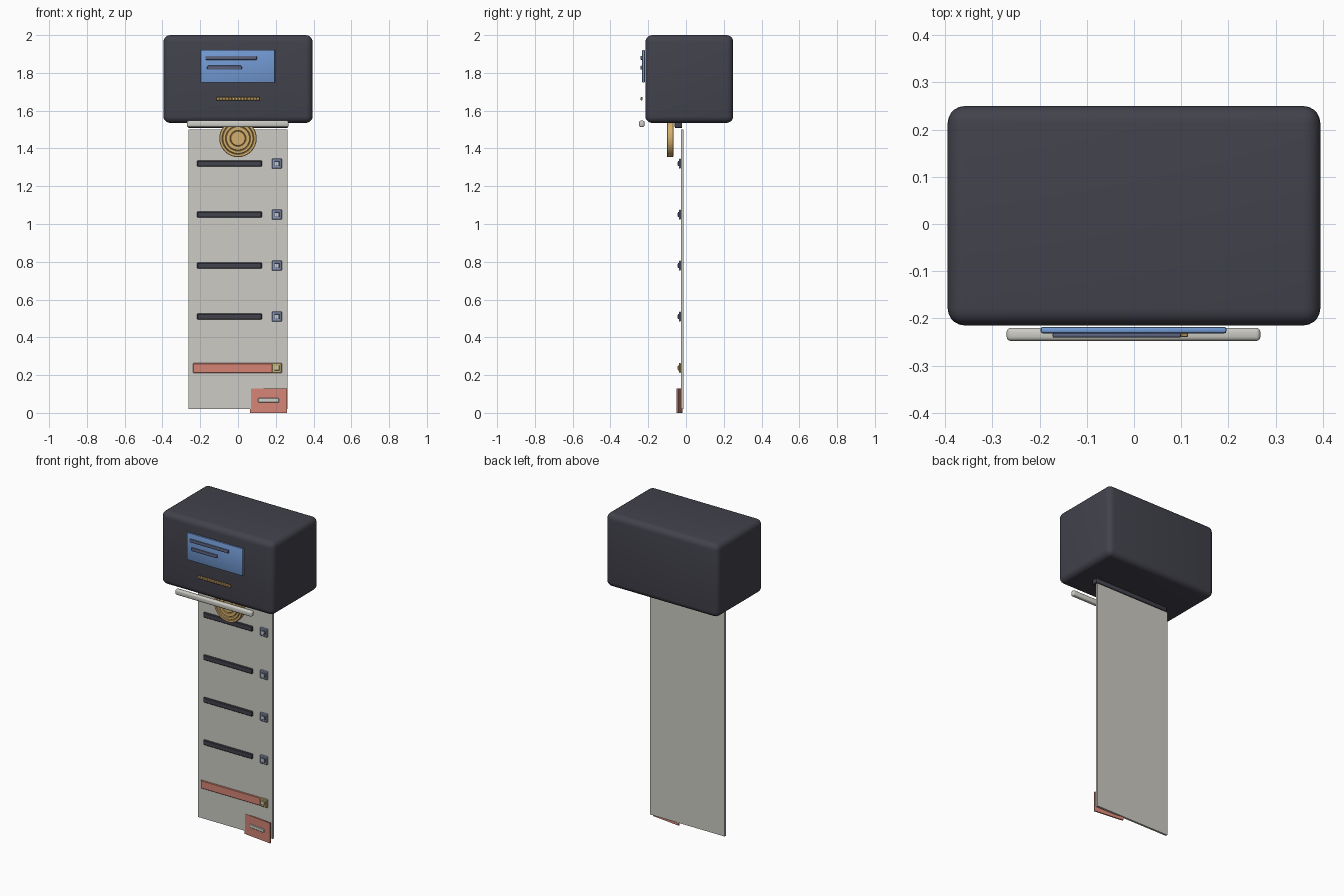
import bpy, bmesh, math

if "Cube" in bpy.data.objects:
    bpy.data.objects.remove(bpy.data.objects["Cube"])


def material(name, srgb):
    m = bpy.data.materials.new(name)
    lin = [((c / 255 + 0.055) / 1.055) ** 2.4 for c in srgb]
    m.diffuse_color = (*lin, 1)
    m.use_nodes = True
    m.node_tree.nodes["Principled BSDF"].inputs["Base Color"].default_value = m.diffuse_color
    return m


CHARCOAL = material("charcoal", (66, 66, 76))
PAPER = material("paper", (204, 203, 196))
BLUE = material("screen blue", (115, 155, 213))
SLATE = material("slate", (92, 100, 128))
STEEL = material("pale steel", (140, 152, 185))
GOLD = material("gold", (212, 175, 108))
RED = material("coral red", (212, 132, 116))
OCHRE = material("ochre", (196, 178, 120))


def finish(name, bm, mat, smooth=True):
    me = bpy.data.meshes.new(name)
    bmesh.ops.recalc_face_normals(bm, faces=bm.faces[:])
    bm.to_mesh(me)
    bm.free()
    ob = bpy.data.objects.new(name, me)
    bpy.context.collection.objects.link(ob)
    me.materials.append(mat)
    if smooth:
        bpy.ops.object.select_all(action='DESELECT')
        ob.select_set(True)
        bpy.context.view_layer.objects.active = ob
        bpy.ops.object.shade_smooth_by_angle(angle=math.radians(35))
    return ob


def box(name, x, y, z, mat, bevel=0.0, segments=3):
    """Box given by its (min, max) range on each axis, with rounded edges."""
    bm = bmesh.new()
    bmesh.ops.create_cube(bm, size=1)
    for v in bm.verts:
        for i, (lo, hi) in enumerate((x, y, z)):
            v.co[i] = (lo + hi) / 2 + v.co[i] * (hi - lo)
    if bevel:
        bmesh.ops.bevel(bm, geom=bm.edges[:], offset=bevel, segments=segments,
                        profile=0.5, affect='EDGES')
    return finish(name, bm, mat, bevel > 0)


def lathe(name, profile, centre, mat, sides=48):
    """Spin (radius, y) points around the y axis."""
    bm = bmesh.new()
    verts = [bm.verts.new((r, y, 0)) for r, y in profile]
    edges = [bm.edges.new(p) for p in zip(verts, verts[1:])]
    bmesh.ops.spin(bm, geom=verts + edges, cent=(0, 0, 0), axis=(0, 1, 0),
                   angle=math.tau, steps=sides)
    bmesh.ops.remove_doubles(bm, verts=bm.verts[:], dist=1e-5)
    bmesh.ops.translate(bm, verts=bm.verts[:], vec=centre)
    return finish(name, bm, mat)


# Printer housing
box("housing", (-0.395, 0.395), (-0.215, 0.25), (1.535, 2.0), CHARCOAL, 0.036, 5)

# Display with two text bars
box("display", (-0.198, 0.196), (-0.232, -0.218), (1.748, 1.922), BLUE, 0.005, 2)
box("display_line_long", (-0.173, 0.1), (-0.241, -0.231), (1.869, 1.89), SLATE, 0.004, 2)
box("display_line_short", (-0.163, 0.02), (-0.241, -0.231), (1.817, 1.838), SLATE, 0.004, 2)

# Toothed tear strip
for i in range(14):
    x = -0.115 + i * 0.23 / 14
    box("tear_tooth", (x, x + 0.23 / 14), (-0.24, -0.23), (1.654, 1.673), GOLD, 0.003, 1)

# Paper exit lip and slot
box("exit_lip", (-0.27, 0.268), (-0.248, -0.22), (1.513, 1.547), PAPER, 0.009, 3)
box("exit_slot", (-0.265, 0.265), (-0.06, -0.02), (1.508, 1.54), CHARCOAL, 0.006, 2)

# Ringed gold medallion
lathe("medallion", [(0, -0.101), (0.037, -0.101), (0.040, -0.096), (0.043, -0.101),
                    (0.061, -0.101), (0.064, -0.096), (0.067, -0.101),
                    (0.079, -0.101), (0.082, -0.096), (0.085, -0.101),
                    (0.096, -0.101), (0.099, -0.098), (0.099, -0.07),
                    (0.096, -0.067), (0, -0.067)], (0, 0, 1.453), GOLD)

# Paper strip
box("paper_strip", (-0.262, 0.262), (-0.027, -0.014), (0.02, 1.5), PAPER)


def tick_box(z, outer, inner):
    box("tick_box", (0.179, 0.232), (-0.038, -0.026), (z - 0.027, z + 0.027), outer, 0.004, 1)
    box("tick_mark", (0.192, 0.219), (-0.042, -0.036), (z - 0.014, z + 0.014), inner, 0.002, 1)
    box("tick_centre", (0.197, 0.214), (-0.044, -0.04), (z - 0.009, z + 0.009), PAPER)


# Printed rows with tick boxes
for row in range(4):
    z = 1.32 - row * 0.27
    box("row_bar", (-0.217, 0.126), (-0.04, -0.026), (z - 0.016, z + 0.016), CHARCOAL, 0.004, 1)
    tick_box(z, STEEL, SLATE)

# Highlighted total row
box("total_bar", (-0.238, 0.19), (-0.036, -0.026), (0.212, 0.263), RED, 0.003, 1)
tick_box(0.238, OCHRE, GOLD)

# Angled corner tab, turned slightly so its right end lifts off the paper
tab = box("corner_tab", (-0.0985, 0.0985), (-0.004, 0.004), (0, 0.128), RED)
mark = box("tab_mark", (-0.055, 0.057), (-0.009, -0.003), (0.054, 0.078), PAPER, 0.003, 1)
for ob in (tab, mark):
    ob.location = (0.162, -0.034, 0.0)
    ob.rotation_euler.z = math.radians(-6.8)
